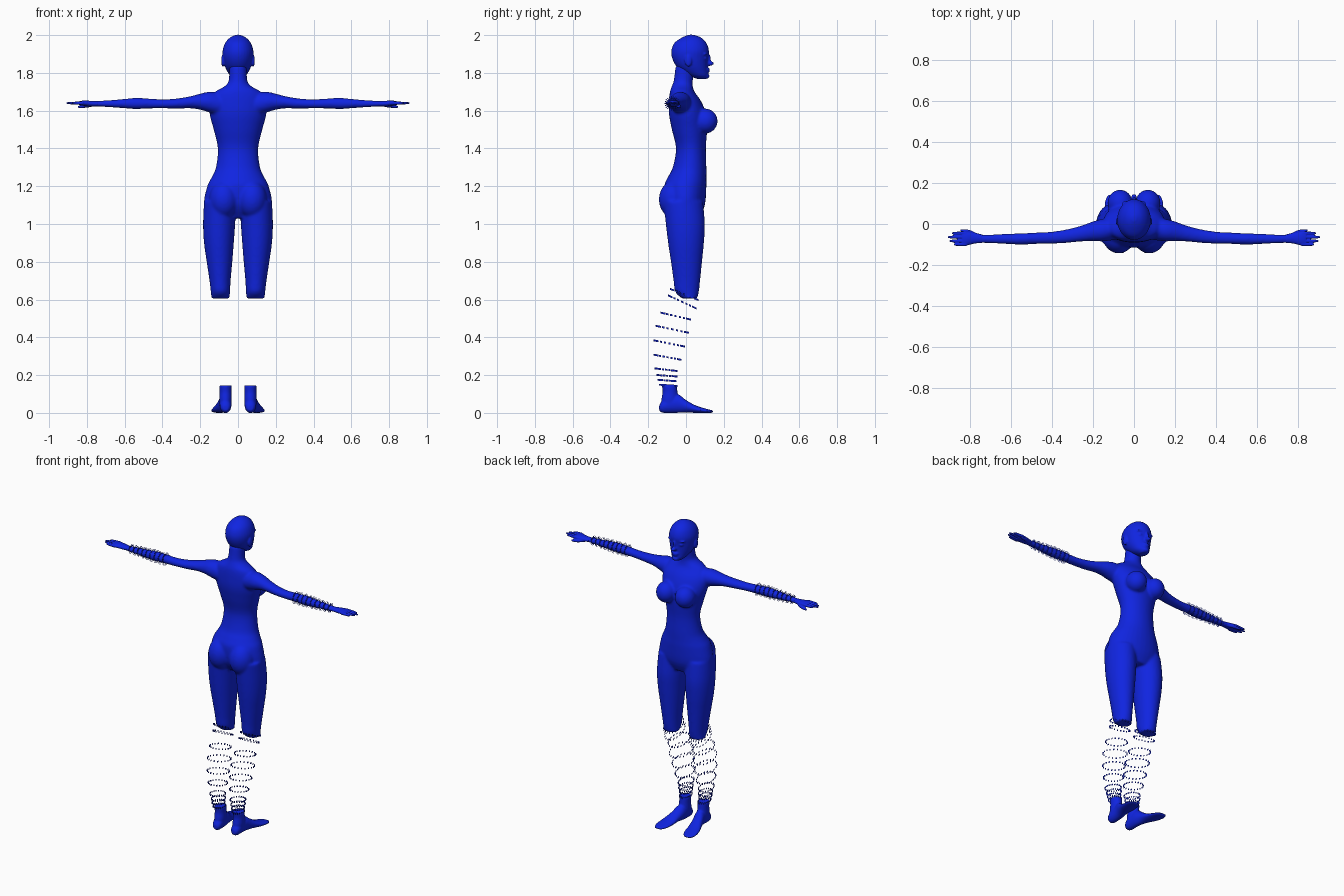
import bpy, bmesh, math
from mathutils import Matrix, Vector

old = bpy.data.objects.get("Cube")
if old:
    bpy.data.objects.remove(old, do_unlink=True)

blue = bpy.data.materials.new("royal blue")
blue.use_nodes = True
COLOUR = (0.005, 0.018, 0.75, 1)
blue.diffuse_color = COLOUR
blue.node_tree.nodes["Principled BSDF"].inputs["Base Color"].default_value = COLOUR

SIDES = (-1, 1)


def place(axis, t, a, b):
    """Turn section coordinates into a point for the chosen loft axis."""
    return {"x": (t, a, b), "y": (a, t, b), "z": (a, b, t)}[axis]


def refine(sections, steps=4):
    """Catmull-Rom interpolation between the given sections."""
    rows = [Vector(s) for s in sections]
    out = []
    for i in range(len(rows) - 1):
        p, q, r = rows[max(i - 1, 0)], rows[i], rows[i + 1]
        s = rows[min(i + 2, len(rows) - 1)]
        for k in range(steps):
            u = k / steps
            out.append(q + (r - p) * (u / 2)
                       + (p * 2 - q * 5 + r * 4 - s) * (u * u / 2)
                       + (q * 3 - p - r * 3 + s) * (u ** 3 / 2))
    return out + [rows[-1]]


def loft(bm, axis, sections, side=1, count=32):
    """Closed loft; a section is (position, centre, half width, low, high)."""
    rings = []
    for t, c, w, low, high in refine(sections):
        ring = []
        for k in range(count):
            ang = math.tau * k / count
            p = Vector(place(axis, t, c + w * math.cos(ang),
                             (low + high) / 2 + (high - low) / 2 * math.sin(ang)))
            p.x *= side
            ring.append(bm.verts.new(p))
        rings.append(ring)
    for one, two in zip(rings, rings[1:]):
        for k in range(count):
            n = (k + 1) % count
            bm.faces.new((one[k], one[n], two[n], two[k]))
    bm.faces.new(rings[0])
    bm.faces.new(rings[-1])


def ball(bm, centre, radii):
    m = Matrix.Translation(centre) @ Matrix.Diagonal((*radii, 1))
    bmesh.ops.create_uvsphere(bm, u_segments=24, v_segments=16, radius=1, matrix=m)


def finish(bm, name, voxel=None, smooth=0):
    bmesh.ops.recalc_face_normals(bm, faces=bm.faces)
    mesh = bpy.data.meshes.new(name)
    for f in bm.faces:
        f.smooth = voxel is not None
    bm.to_mesh(mesh)
    bm.free()
    mesh.materials.append(blue)
    ob = bpy.data.objects.new(name, mesh)
    bpy.context.collection.objects.link(ob)
    if voxel:
        mod = ob.modifiers.new("blend", "REMESH")
        mod.mode = "VOXEL"
        mod.voxel_size = voxel
        mod.use_smooth_shade = True
        mod = ob.modifiers.new("soften", "SMOOTH")
        mod.factor = 0.5
        mod.iterations = smooth
    return ob


# Body: torso, neck, thighs and arms blended into one skin
TORSO = [(1.03, 0, .11, -.06, .07), (1.1, 0, .178, -.105, .1), (1.2, 0, .163, -.115, .108),
         (1.25, 0, .138, -.095, .108), (1.3, 0, .117, -.07, .108), (1.4, 0, .107, -.053, .105),
         (1.5, 0, .129, -.075, .112), (1.58, 0, .15, -.09, .108), (1.65, 0, .15, -.09, .08),
         (1.7, 0, .12, -.085, .045), (1.73, 0, .07, -.075, .036), (1.76, 0, .049, -.065, .036),
         (1.84, 0, .047, -.055, .05)]
THIGH = [(1.12, .095, .085, -.12, .09), (1, .1, .085, -.107, .1), (.9, .101, .079, -.095, .095),
         (.8, .098, .068, -.08, .085), (.7, .095, .056, -.066, .075),
         (.64, .093, .051, -.057, .068), (.605, .093, .048, -.02, .06)]
ARM = [(.08, -.02, .055, 1.57, 1.69), (.15, -.03, .055, 1.59, 1.7), (.2, -.035, .048, 1.605, 1.69),
       (.25, -.045, .04, 1.612, 1.677), (.32, -.058, .034, 1.611, 1.665),
       (.4, -.067, .03, 1.612, 1.66), (.48, -.07, .028, 1.611, 1.665),
       (.55, -.073, .028, 1.609, 1.667), (.65, -.073, .024, 1.616, 1.658),
       (.75, -.072, .021, 1.622, 1.651), (.79, -.07, .026, 1.622, 1.65)]
bm = bmesh.new()
loft(bm, "z", TORSO)
for s in SIDES:
    loft(bm, "z", THIGH, s)
    loft(bm, "x", ARM, s)
    ball(bm, (s * .068, .102, 1.545), (.062, .066, .066))
    ball(bm, (s * .075, -.06, 1.13), (.078, .084, .1))
finish(bm, "body", .007, 10)

# Head with nose, lips, chin, eyes and ears
HEAD = [(1.768, 0, .02, .06, .11), (1.785, 0, .042, .015, .118), (1.81, 0, .058, -.025, .116),
        (1.84, 0, .071, -.055, .115), (1.88, 0, .08, -.074, .117), (1.92, 0, .081, -.077, .121),
        (1.96, 0, .067, -.06, .107), (1.988, 0, .041, -.02, .078), (2.002, 0, .01, .015, .04)]
bm = bmesh.new()
loft(bm, "z", HEAD)
ball(bm, (0, .123, 1.85), (.015, .024, .013))
ball(bm, (0, .119, 1.872), (.008, .013, .03))
ball(bm, (0, .112, 1.819), (.024, .014, .008))
ball(bm, (0, .112, 1.808), (.02, .014, .007))
ball(bm, (0, .108, 1.783), (.022, .017, .014))
for s in SIDES:
    ball(bm, (s * .032, .1, 1.878), (.018, .012, .009))
    ball(bm, (s * .034, .099, 1.9), (.026, .015, .007))
    ball(bm, (s * .08, .012, 1.865), (.009, .019, .032))
finish(bm, "head", .005, 3)

# Hands: palm, four fingers and a lower thumb
PALM = [(.74, -.072, .02, 1.623, 1.65), (.78, -.069, .027, 1.622, 1.652),
        (.815, -.071, .034, 1.626, 1.654), (.84, -.073, .034, 1.63, 1.65)]
for s, label in zip(SIDES, ("right", "left")):
    bm = bmesh.new()
    loft(bm, "x", PALM, s)
    for y, tip in ((-.045, .89), (-.064, .91), (-.083, .902), (-.1, .88)):
        loft(bm, "x", [(.82, y, .009, 1.63, 1.65), (.86, y, .008, 1.632, 1.648),
                       (tip - .005, y, .006, 1.635, 1.645), (tip, y, .002, 1.639, 1.642)], s, 12)
    loft(bm, "x", [(.765, -.06, .012, 1.622, 1.644), (.8, -.042, .012, 1.616, 1.636),
                   (.835, -.034, .008, 1.613, 1.629), (.85, -.031, .003, 1.617, 1.623)], s, 12)
    finish(bm, label + "_hand", .0035, 2)

# Feet with short ankles
ANKLE = [(.03, .066, .03, -.13, -.04), (.07, .066, .033, -.13, -.04),
         (.11, .066, .032, -.124, -.045), (.145, .066, .034, -.128, -.048)]
FOOT = [(-.142, .066, .014, .012, .04), (-.12, .066, .029, 0, .07), (-.05, .068, .033, 0, .1),
        (0, .08, .036, .002, .068), (.05, .092, .043, 0, .04), (.1, .1, .043, 0, .024),
        (.13, .104, .032, 0, .016), (.144, .106, .018, .002, .012)]
for s, label in zip(SIDES, ("right", "left")):
    bm = bmesh.new()
    loft(bm, "z", ANKLE, s)
    loft(bm, "y", FOOT, s)
    finish(bm, label + "_foot", .005, 3)


def chip(bm, centre, along, across):
    """Small flat plate facing sideways."""
    bm.faces.new([bm.verts.new(centre + along * i + across * j)
                  for i, j in ((-1, -1), (1, -1), (1, 1), (-1, 1))])


# Shin rings of loose plates: back y, front y, back z, front z
SHIN = [(-.08, .06, .655, .6), (-.09, .05, .62, .555), (-.13, .02, .53, .495),
        (-.155, .01, .46, .425), (-.165, -.01, .383, .352), (-.165, -.03, .307, .282),
        (-.16, -.05, .235, .222), (-.15, -.05, .2, .193), (-.145, -.055, .175, .168),
        (-.138, -.05, .149, .143)]
for s, label in zip(SIDES, ("right", "left")):
    bm = bmesh.new()
    for back, front, high, low in SHIN:
        width = (front - back) * .38
        for k in range(20):
            ang = math.tau * k / 20
            u = (1 + math.cos(ang)) / 2
            x = .06 + high * .055 + width * math.sin(ang)
            slope = Vector((0, front - back, low - high)).normalized()
            chip(bm, Vector((s * x, back + u * (front - back), high + u * (low - high))),
                 slope * .006, Vector((0, 0, .005)))
    finish(bm, label + "_shin_rings")

# Forearm rings of fine plates standing out from the skin
for s, label in zip(SIDES, ("right", "left")):
    bm = bmesh.new()
    for i in range(9):
        x = .47 + i * .031
        reach = .036 - max(0, x - .56) * .065
        for k in range(22):
            ang = math.tau * k / 22
            out = Vector((0, math.cos(ang), math.sin(ang)))
            side = Vector((0, -out.z, out.y))
            chip(bm, Vector((s * x, -.073, 1.638)) + out * (reach - .003), out * .007, side * .002)
    finish(bm, label + "_forearm_rings")
